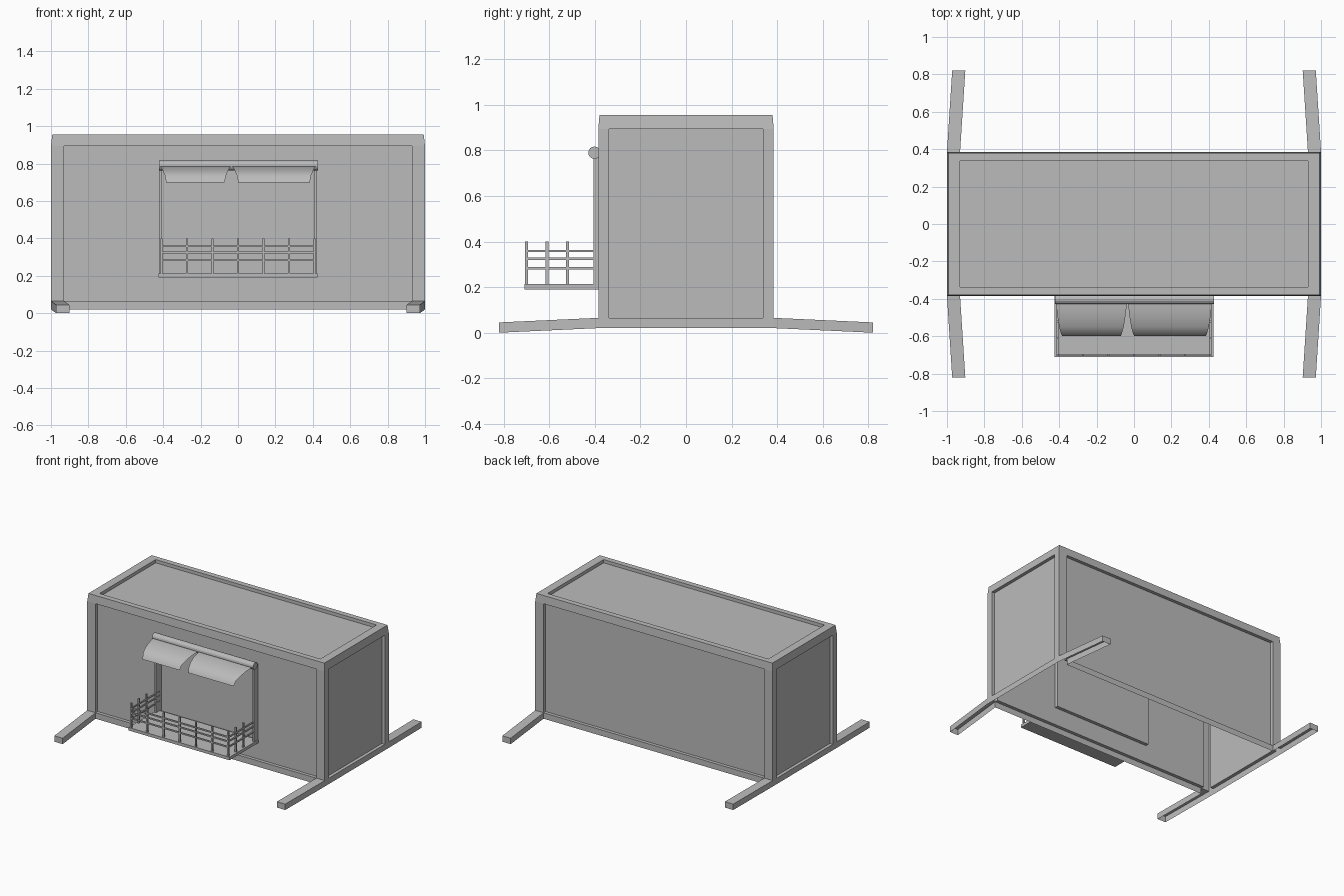
import bpy, bmesh
from mathutils import Vector, Matrix

cube = bpy.data.objects.get("Cube")
if cube:
    bpy.data.objects.remove(cube, do_unlink=True)

GREY = (0.5, 0.5, 0.5, 1)
grey = bpy.data.materials.new("plain_grey")
grey.use_nodes = True
grey.diffuse_color = GREY
grey.node_tree.nodes["Principled BSDF"].inputs["Base Color"].default_value = GREY


def finish(bm, name):
    mesh = bpy.data.meshes.new(name)
    bm.to_mesh(mesh)
    bm.free()
    mesh.materials.append(grey)
    obj = bpy.data.objects.new(name, mesh)
    bpy.context.collection.objects.link(obj)
    return obj


def add_box(bm, lo, hi):
    lo, hi = Vector(lo), Vector(hi)
    matrix = Matrix.Translation((lo + hi) / 2) @ Matrix.Diagonal((*(hi - lo), 1))
    return bmesh.ops.create_cube(bm, size=1, matrix=matrix)


def cut(bm, faces, axis, value):
    normal, point = Vector(), Vector()
    normal[axis], point[axis] = 1, value
    geom = set(faces)
    for f in faces:
        geom.update(f.edges, f.verts)
    bmesh.ops.bisect_plane(bm, geom=list(geom), plane_co=point, plane_no=normal)
    bm.normal_update()


def push(bm, face, offset):
    new = bmesh.ops.extrude_discrete_faces(bm, faces=[face])["faces"][0]
    bmesh.ops.translate(bm, verts=new.verts, vec=offset)
    bm.normal_update()
    return new


# Hollow cabin shell, open underneath, with recessed panels
X, Y, Z0, Z1, DEPTH = 1.0, 0.385, 0.02, 0.955, 0.025
bm = bmesh.new()
add_box(bm, (-X, -Y, Z0), (X, Y, Z1))
for axis, values in ((0, (-0.93, 0.93)), (1, (-0.338, 0.338)), (2, (0.065, 0.895))):
    for value in values:
        cut(bm, bm.faces[:], axis, value)
bottom = [f for f in bm.faces if f.normal.z < -0.9]
bmesh.ops.delete(bm, geom=bottom, context="FACES")

# Large centre face on every side sinks inwards
centre = Vector((0, 0, 0.48))
panels = []
for f in bm.faces:
    c = f.calc_center_median() - centre
    if sum(abs(v) < 0.02 for v in c) == 2:
        panels.append(f)
for f in panels:
    push(bm, f, -f.normal * DEPTH)

# Corner feet stretch out as open channels
feet = []
for f in bm.faces:
    c = f.calc_center_median()
    if abs(f.normal.y) > 0.9 and abs(c.y) > 0.38 and abs(c.x) > 0.93 and c.z < 0.065:
        feet.append((f, 1 if c.x > 0 else -1, 1 if c.y > 0 else -1))
for f, sx, sy in feet:
    push(bm, f, (-0.028 * sx, (0.82 - Y) * sy, -0.02))
under = [f for f in bm.faces
         if f.normal.z < -0.9 and abs(f.calc_center_median().y) > Y + 0.05]
bmesh.ops.delete(bm, geom=under, context="FACES")

# Doorway sunk into the front panel
def front_panel():
    return [f for f in bm.faces
            if f.normal.y < -0.9 and abs(f.calc_center_median().y + Y - DEPTH) < 0.002]

for axis, value in ((0, -0.41), (0, 0.41), (2, 0.2), (2, 0.79)):
    cut(bm, front_panel(), axis, value)
for f in front_panel():
    c = f.calc_center_median()
    if abs(c.x) < 0.1 and 0.3 < c.z < 0.7:
        push(bm, f, (0, DEPTH, 0))
        break

# Slightly tapered upper rim
for v in bm.verts:
    if v.co.z > Z1 - 0.001:
        v.co.x = max(-0.993, min(0.993, v.co.x))
        v.co.y = max(-0.38, min(0.38, v.co.y))
finish(bm, "cabin_shell")

# Balcony floor
bm = bmesh.new()
add_box(bm, (-0.425, -0.71, 0.19), (0.425, -0.36, 0.213))
finish(bm, "balcony_floor")

# Balcony railing on three sides
bm = bmesh.new()
R, W, FRONT = 0.006, 0.409, -0.7
posts = [(W * i / 3, FRONT) for i in range(-3, 4)]
posts += [(s * W, y) for s in (-1, 1) for y in (-0.61, -0.52)]
for x, y in posts:
    add_box(bm, (x - R, y - R, 0.21), (x + R, y + R, 0.4))
for z in (0.283, 0.325, 0.358):
    add_box(bm, (-W, FRONT - 0.005, z - 0.005), (W, FRONT + 0.005, z + 0.005))
    for s in (-1, 1):
        add_box(bm, (s * W - 0.005, FRONT, z - 0.005), (s * W + 0.005, -0.36, z + 0.005))
finish(bm, "balcony_railing")

# Doorway posts
bm = bmesh.new()
for s in (-1, 1):
    add_box(bm, (s * 0.413 - 0.007, -0.405, 0.2), (s * 0.413 + 0.007, -0.36, 0.79))
finish(bm, "doorway_posts")

# Awning roller
bm = bmesh.new()
bmesh.ops.create_cone(bm, cap_ends=True, segments=16, radius1=0.027, radius2=0.027, depth=0.85,
                      matrix=Matrix.Translation((0.002, -0.402, 0.79)) @ Matrix.Rotation(1.5708, 4, "Y"))
finish(bm, "awning_roller")

# Two thin curved awning sheets: y, z, inset of each end
profile = [(-0.405, 0.785, 0), (-0.45, 0.783, 0.006), (-0.5, 0.774, 0.012),
           (-0.55, 0.757, 0.02), (-0.585, 0.735, 0.03), (-0.6, 0.7, 0.036)]
for name, left, right in (("right_awning", -0.42, -0.035), ("left_awning", -0.035, 0.42)):
    bm = bmesh.new()
    rows = [[bm.verts.new((x, y, z)) for x in (left + d, right - d)] for y, z, d in profile]
    for a, b in zip(rows, rows[1:]):
        bm.faces.new((a[0], b[0], b[1], a[1]))
    sheet = finish(bm, name)
    for poly in sheet.data.polygons:
        poly.use_smooth = True
